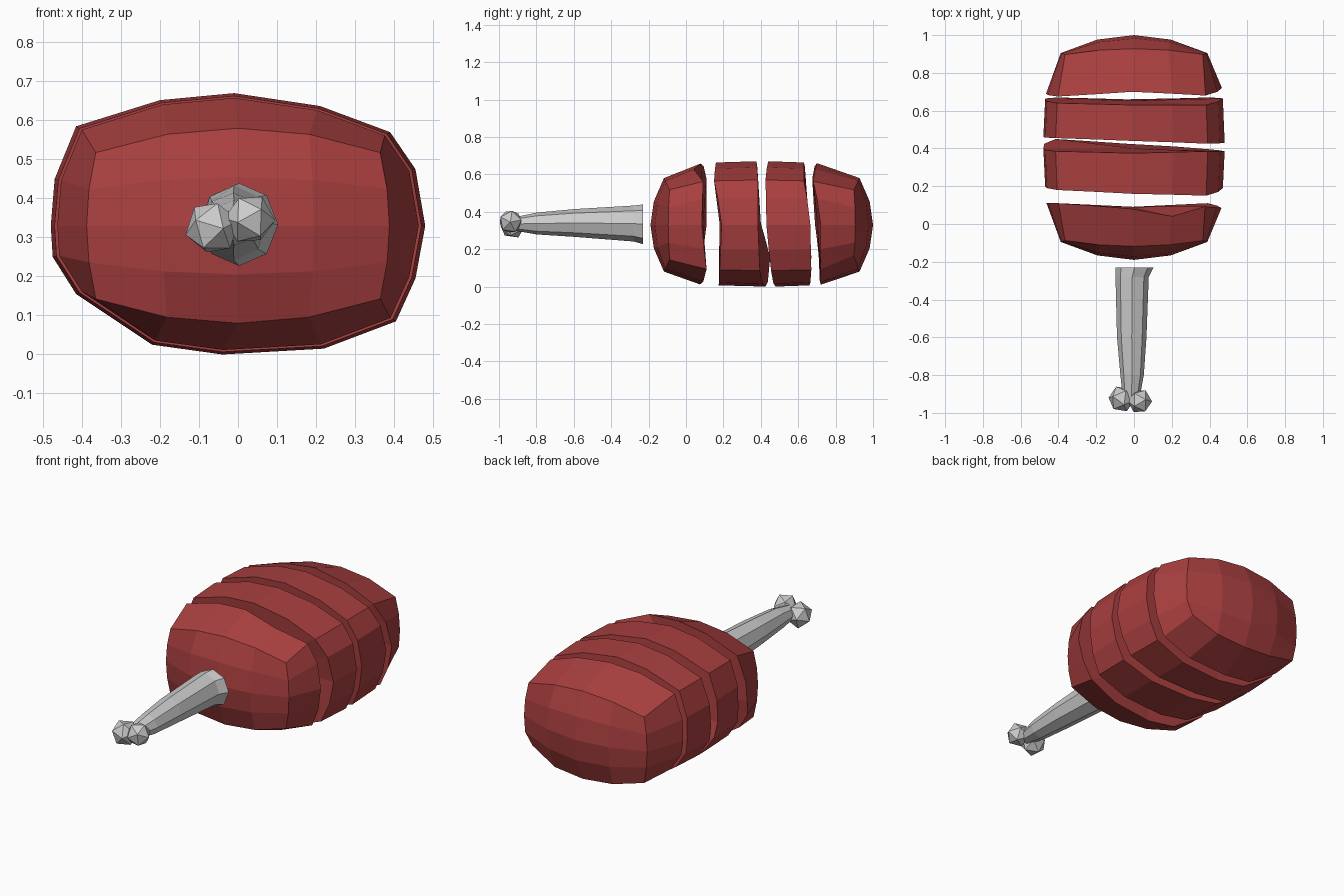
import bpy, bmesh, math
from mathutils import Matrix

if "Cube" in bpy.data.objects:
    bpy.data.objects.remove(bpy.data.objects["Cube"])

red = bpy.data.materials.new("meat_red")
red.diffuse_color = (0.40, 0.05, 0.05, 1)
red.use_nodes = True
red.node_tree.nodes["Principled BSDF"].inputs["Base Color"].default_value = red.diffuse_color

# Meat cross-section (x, z), clockwise from the top left corner, 4 steps per side
OUTLINE = [(-.415, .585), (-.2, .652), (-.01, .67), (.21, .637),
           (.39, .57), (.455, .475), (.48, .33), (.455, .195),
           (.405, .085), (.22, .015), (-.04, 0), (-.22, .025),
           (-.415, .155), (-.475, .25), (-.48, .33), (-.47, .45)]
CZ = 0.33


def seam(ys, scale=1.0, dip=0.0):
    """Wavy cut: 8 y values around the outline, in-between points averaged."""
    pts = []
    for i, (x, z) in enumerate(OUTLINE):
        a, b = ys[i // 2], ys[(i // 2 + 1) % 8]
        y = a if i % 2 == 0 else (a + b) / 2
        if i == 3:
            y += dip
        pts.append((x * scale, y, CZ + (z - CZ) * scale))
    return pts


def finish(bm, name, mat=None):
    bmesh.ops.recalc_face_normals(bm, faces=bm.faces)
    me = bpy.data.meshes.new(name)
    bm.to_mesh(me)
    bm.free()
    ob = bpy.data.objects.new(name, me)
    bpy.context.collection.objects.link(ob)
    if mat:
        me.materials.append(mat)
    return ob


def bridge(bm, a, b):
    n = len(a)
    for i in range(n):
        bm.faces.new((a[i], a[(i + 1) % n], b[(i + 1) % n], b[i]))


def ring(bm, pts):
    return [bm.verts.new(p) for p in pts]


def fan(bm, r):
    n = len(r)
    c = bm.verts.new([sum(v.co[k] for v in r) / n for k in range(3)])
    for i in range(n):
        bm.faces.new((r[i], r[(i + 1) % n], c))


def middle_slice(name, front, back, front_scale, back_scale):
    bm = bmesh.new()
    a, b = ring(bm, seam(front, front_scale)), ring(bm, seam(back, back_scale))
    bridge(bm, a, b)
    fan(bm, a)
    fan(bm, b)
    finish(bm, name, red)


def end_slice(name, cut, tip, inward, scale, dip=0, worn=0):
    """Domed 4x4 grid at the tip, joined to the cut ring; worn rounds one corner."""
    bm = bmesh.new()
    a = ring(bm, seam(cut, scale, dip))
    g = {}
    for i in range(5):
        for j in range(5):
            u, v = i / 2 - 1, j / 2 - 1
            x = .388 * u * (1 - .06 * v * v)
            z = CZ + .25 * v * (1 - .25 * u * u)
            y = tip + inward * (.095 * u * u + .072 * v * v * (1 - .9 * u * u))
            if (i, j) == (4, 0):
                x, z = x - worn, z + worn
            g[i, j] = bm.verts.new((x, y, z))
    for i in range(4):
        for j in range(4):
            bm.faces.new((g[i, j], g[i + 1, j], g[i + 1, j + 1], g[i, j + 1]))
    rim = ([g[i, 4] for i in range(4)] + [g[4, 4 - j] for j in range(4)]
           + [g[4 - i, 0] for i in range(4)] + [g[0, j] for j in range(4)])
    bridge(bm, a, rim)
    fan(bm, a)
    finish(bm, name, red)


# Four meat slices; cut order: TL, T, TR, R, BR, B, BL, L
end_slice("front_meat_slice", [.11, .08, .092, .085, .11, .075, .09, .11], -.19, 1, .965, dip=-.045)
middle_slice("second_meat_slice", [.18, .16, .15, .19, .18, .175, .20, .20],
             [.385, .375, .385, .385, .395, .425, .45, .40], .98, 1)
middle_slice("third_meat_slice", [.455, .44, .425, .43, .455, .48, .47, .46],
             [.64, .63, .63, .665, .67, .66, .67, .66], 1, .98)
end_slice("back_meat_slice", [.675, .70, .68, .72, .72, .72, .71, .69], 1.0, -1, .97, worn=.025)

# Bone shaft: octagonal rings (y, centre x, centre z, half width, half height)
bm = bmesh.new()
prev = None
for y, cx, cz, rx, rz in [(-.23, .003, .333, .1, .106), (-.28, -.01, .337, .088, .096),
                          (-.6, -.012, .34, .078, .074), (-.8, -.01, .337, .062, .058),
                          (-.92, -.015, .335, .045, .035)]:
    cur = ring(bm, [(cx + rx * math.cos(k * math.pi / 4), y,
                     cz + rz * math.sin(k * math.pi / 4)) for k in range(8)])
    if prev:
        bridge(bm, prev, cur)
    else:
        fan(bm, cur)
    prev = cur
fan(bm, prev)
finish(bm, "bone_shaft")

# Bone knobs
for name, loc, r, turn in [("left_bone_knob", (-.066, -.926, .325), .071, .5),
                           ("right_bone_knob", (.03, -.938, .347), .066, 1.2)]:
    bm = bmesh.new()
    bmesh.ops.create_icosphere(bm, subdivisions=1, radius=r,
                               matrix=Matrix.Translation(loc) @ Matrix.Rotation(turn, 4, (1, .4, .2)))
    finish(bm, name)
